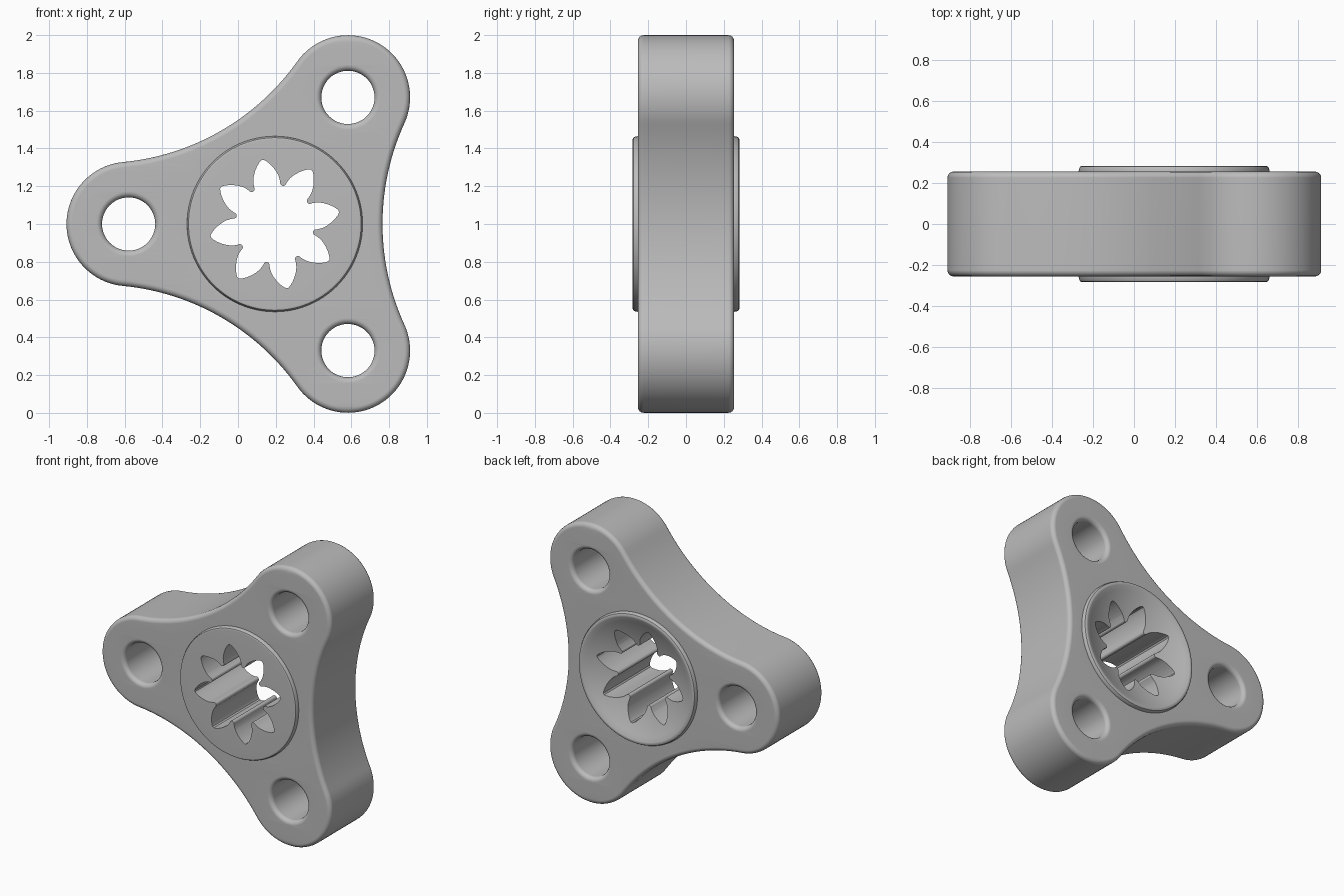
import bpy, bmesh
from math import sin, cos, pi, radians, atan2, sqrt
from mathutils import Vector

cube = bpy.data.objects.get("Cube")
if cube:
    bpy.data.objects.remove(cube, do_unlink=True)

HUB = Vector((0.195, 1.0))          # hub centre in x, z
REACH, LOBE_R, WAIST = 0.774, 0.329, 0.57

grey = bpy.data.materials.new("grey")
grey.use_nodes = True
COLOUR = (0.5, 0.5, 0.5, 1)
grey.diffuse_color = COLOUR
grey.node_tree.nodes["Principled BSDF"].inputs["Base Color"].default_value = COLOUR


def add_object(name, mesh):
    ob = bpy.data.objects.new(name, mesh)
    bpy.context.collection.objects.link(ob)
    return ob


def finish(ob):
    """Merge seams, smooth the rounded parts and keep flat faces flat."""
    bm = bmesh.new()
    bm.from_mesh(ob.data)
    bmesh.ops.remove_doubles(bm, verts=bm.verts, dist=0.0002)
    bmesh.ops.recalc_face_normals(bm, faces=bm.faces)
    bm.to_mesh(ob.data)
    bm.free()
    ob.data.materials.clear()
    ob.data.materials.append(grey)
    bpy.ops.object.select_all(action='DESELECT')
    ob.select_set(True)
    bpy.context.view_layer.objects.active = ob
    bpy.ops.object.shade_smooth_by_angle(angle=radians(35))
    ob.modifiers.new("flat_faces", 'WEIGHTED_NORMAL').keep_sharp = True


def arc(centre, r, a0, a1, n):
    return [centre + r * Vector((cos(a0 + (a1 - a0) * i / n), sin(a0 + (a1 - a0) * i / n)))
            for i in range(n + 1)]


def turn(p, a):
    return Vector((p.x * cos(a) - p.y * sin(a), p.x * sin(a) + p.y * cos(a)))


def plate(name, loops, half, bevel):
    """Extrude closed outlines along y with rounded edges; inner loops become holes."""
    cu = bpy.data.curves.new(name, 'CURVE')
    cu.dimensions, cu.fill_mode = '2D', 'BOTH'
    cu.extrude, cu.bevel_depth, cu.offset = half - bevel, bevel, -bevel
    cu.bevel_resolution = 3
    for pts in loops:
        sp = cu.splines.new('POLY')
        sp.points.add(len(pts) - 1)
        for q, p in zip(sp.points, pts):
            q.co = (p.x, p.y, 0, 1)
        sp.use_cyclic_u = True
    tmp = add_object(name + "_outline", cu)
    dg = bpy.context.evaluated_depsgraph_get()
    mesh = bpy.data.meshes.new_from_object(tmp.evaluated_get(dg))
    bpy.data.objects.remove(tmp, do_unlink=True)
    for v in mesh.vertices:
        x, y, z = v.co
        v.co = (x + HUB.x, -z, y + HUB.y)
    return add_object(name, mesh)


# Three-lobed body: round lobes joined by tangent concave arcs
sx, sz = REACH * cos(pi / 3), REACH * sin(pi / 3)
gap = WAIST - sx
R = (sz * sz + gap * gap - LOBE_R ** 2) / (2 * (LOBE_R - gap))
a = atan2(sz, WAIST + R - sx)       # tangent angle
third = arc(Vector((WAIST + R, 0)), R, pi + a, pi - a, 28)
third += arc(Vector((sx, sz)), LOBE_R, -a, 2 * pi / 3 + a, 40)[1:-1]
outline = [turn(p, k * 2 * pi / 3) for k in range(3) for p in third]
holes = [arc(turn(Vector((sx, sz)), k * 2 * pi / 3), 0.141, 0, 2 * pi, 48)[:-1] for k in range(3)]
core = arc(Vector((0, 0)), 0.40, 0, 2 * pi, 64)[:-1]
finish(plate("three_lobed_body", [outline, *holes, core], 0.255, 0.03))

# Hub insert: flat front, shallow dished back, turned about its axis
RIM, DISH = 0.435, 0.87
profile = [(0, -0.283), (0.447, -0.283), (0.457, -0.279), (0.462, -0.270),
           (0.466, -0.25), (0.466, 0.25), (0.462, 0.270), (0.457, 0.279), (0.447, 0.283), (RIM, 0.283)]
for i in range(1, 15):
    r = RIM * (1 - i / 14)
    profile.append((r, 0.283 - (RIM ** 2 - r * r) / (2 * DISH)))
bm = bmesh.new()
vs = [bm.verts.new((HUB.x + r, y, HUB.y)) for r, y in profile]
es = [bm.edges.new(pair) for pair in zip(vs, vs[1:])]
bmesh.ops.spin(bm, geom=vs + es, cent=(HUB.x, 0, HUB.y), axis=(0, 1, 0),
               angle=2 * pi, steps=96, use_merge=True)
bmesh.ops.remove_doubles(bm, verts=bm.verts, dist=0.0002)
bmesh.ops.recalc_face_normals(bm, faces=bm.faces)
mesh = bpy.data.meshes.new("hub_insert")
bm.to_mesh(mesh)
bm.free()
hub = add_object("hub_insert", mesh)

# Splined bore: eight pointed leaf slots with rounded ridges between them
half_leaf = [(0.345, 0.006), (0.336, 0.018), (0.318, 0.034), (0.295, 0.049),
             (0.27, 0.061), (0.248, 0.068), (0.23, 0.07)]
ridge = turn(Vector((0.222, 0)), pi / 8)
leaf = [Vector((r, -w)) for r, w in reversed(half_leaf)] + [Vector(p) for p in half_leaf]
leaf += arc(ridge, 0.016, pi / 8 - pi / 2, pi / 8 - 3 * pi / 2, 8)
bore = [turn(p, radians(11) + k * pi / 4) for k in range(8) for p in leaf]
bm = bmesh.new()
face = bm.faces.new([bm.verts.new((HUB.x + p.x, -0.5, HUB.y + p.y)) for p in bore])
ext = bmesh.ops.extrude_face_region(bm, geom=[face], use_keep_orig=True)
bmesh.ops.translate(bm, vec=(0, 1, 0), verts=[g for g in ext["geom"] if isinstance(g, bmesh.types.BMVert)])
bmesh.ops.recalc_face_normals(bm, faces=bm.faces)
mesh = bpy.data.meshes.new("bore_cutter")
bm.to_mesh(mesh)
bm.free()
cutter = add_object("bore_cutter", mesh)
cut = hub.modifiers.new("bore", 'BOOLEAN')
cut.operation, cut.solver, cut.object = 'DIFFERENCE', 'EXACT', cutter
dg = bpy.context.evaluated_depsgraph_get()
hub.data = bpy.data.meshes.new_from_object(hub.evaluated_get(dg))
hub.modifiers.clear()
bpy.data.objects.remove(cutter, do_unlink=True)
finish(hub)
